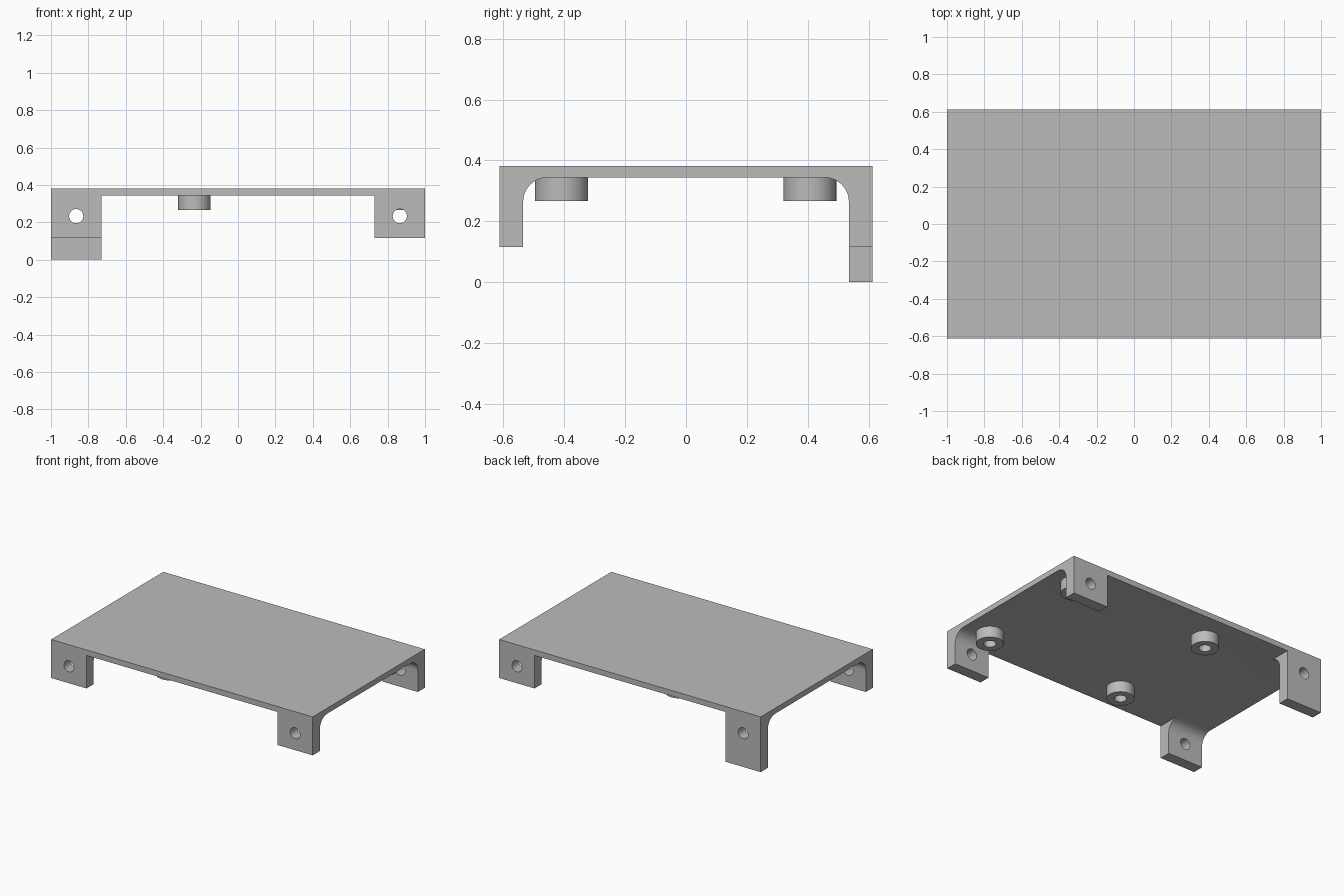
import bpy
import bmesh
from math import pi, sin, cos, radians
from mathutils import Matrix, Vector

cube = bpy.data.objects.get("Cube")
if cube:
    bpy.data.objects.remove(cube, do_unlink=True)

HALF_Y = 0.612
TOP, UNDER = 0.382, 0.344          # plate faces
LEG_W, LEG_T, FILLET = 0.27, 0.077, 0.08
SHORT, BOSS_LOW = 0.116, 0.267     # bottoms of short legs and bosses

grey = bpy.data.materials.new("plain grey")
grey.use_nodes = True
colour = (0.5, 0.5, 0.5, 1)
grey.diffuse_color = colour
grey.node_tree.nodes["Principled BSDF"].inputs["Base Color"].default_value = colour


def make(name, bm):
    bmesh.ops.recalc_face_normals(bm, faces=bm.faces)
    mesh = bpy.data.meshes.new(name)
    bm.to_mesh(mesh)
    bm.free()
    mesh.materials.append(grey)
    obj = bpy.data.objects.new(name, mesh)
    bpy.context.collection.objects.link(obj)
    return obj


def combine(target, tool, operation):
    """Apply a boolean and discard the tool."""
    mod = target.modifiers.new(operation.title(), "BOOLEAN")
    mod.operation, mod.object, mod.solver = operation, tool, "EXACT"
    bpy.context.view_layer.objects.active = target
    bpy.ops.object.modifier_apply(modifier=mod.name)
    bpy.data.objects.remove(tool, do_unlink=True)


def smooth(obj):
    bpy.ops.object.select_all(action="DESELECT")
    obj.select_set(True)
    bpy.context.view_layer.objects.active = obj
    bpy.ops.object.shade_smooth_by_angle(angle=radians(30))


def leg(sx, sy, bottom):
    """Corner leg with a filleted inner root, extruded along x."""
    inner = HALF_Y - LEG_T
    profile = [(HALF_Y, bottom), (inner, bottom)]
    for i in range(13):
        a = pi / 2 * i / 12
        profile.append((inner - FILLET + FILLET * cos(a), UNDER - FILLET + FILLET * sin(a)))
    profile += [(inner - FILLET, UNDER + 0.015), (HALF_Y, UNDER + 0.015)]
    bm = bmesh.new()
    face = bm.faces.new([bm.verts.new((sx, sy * y, z)) for y, z in profile])
    ext = bmesh.ops.extrude_face_region(bm, geom=[face])
    moved = [g for g in ext["geom"] if isinstance(g, bmesh.types.BMVert)]
    bmesh.ops.translate(bm, verts=moved, vec=(-sx * LEG_W, 0, 0))
    return make("leg", bm)


def screw_hole(sx, sy, z):
    bm = bmesh.new()
    bmesh.ops.create_cone(bm, cap_ends=True, segments=32, radius1=0.038, radius2=0.038, depth=0.3,
                          matrix=Matrix.Translation((sx * 0.865, sy * HALF_Y, z)) @ Matrix.Rotation(pi / 2, 4, "X"))
    return make("hole_cutter", bm)


# Plate with four legs, one of them longer
bm = bmesh.new()
bmesh.ops.create_cube(bm, size=1, matrix=Matrix.Translation((0, 0, (TOP + UNDER) / 2))
                      @ Matrix.Diagonal((2, 2 * HALF_Y, TOP - UNDER, 1)))
body = make("plate_with_legs", bm)
corners = [(sx, sy) for sx in (-1, 1) for sy in (-1, 1)]
for sx, sy in corners:
    long_leg = (sx, sy) == (-1, 1)
    combine(body, leg(sx, sy, 0 if long_leg else SHORT), "UNION")
for sx, sy in corners:
    combine(body, screw_hole(sx, sy, 0.233), "DIFFERENCE")

# Merge leftover coplanar pieces
bm = bmesh.new()
bm.from_mesh(body.data)
bmesh.ops.remove_doubles(bm, verts=bm.verts, dist=0.0001)
bmesh.ops.dissolve_limit(bm, angle_limit=radians(0.5), verts=bm.verts, edges=bm.edges)
bm.to_mesh(body.data)
bm.free()
smooth(body)

# Hollow mounting bosses under the plate
for x, x_name in ((-0.233, "right"), (0.825, "left")):
    for y, y_name in ((-0.409, "front"), (0.407, "back")):
        bm = bmesh.new()
        ring = [(0.039, UNDER), (0.039, BOSS_LOW), (0.087, BOSS_LOW), (0.087, UNDER)]
        verts = [bm.verts.new((x + r, y, z)) for r, z in ring]
        edges = [bm.edges.new(pair) for pair in zip(verts, verts[1:] + verts[:1])]
        bmesh.ops.spin(bm, geom=verts + edges, cent=(x, y, 0), axis=(0, 0, 1),
                       angle=2 * pi, steps=40, use_merge=True)
        bmesh.ops.remove_doubles(bm, verts=bm.verts, dist=0.0001)
        smooth(make(f"{y_name}_{x_name}_boss", bm))
